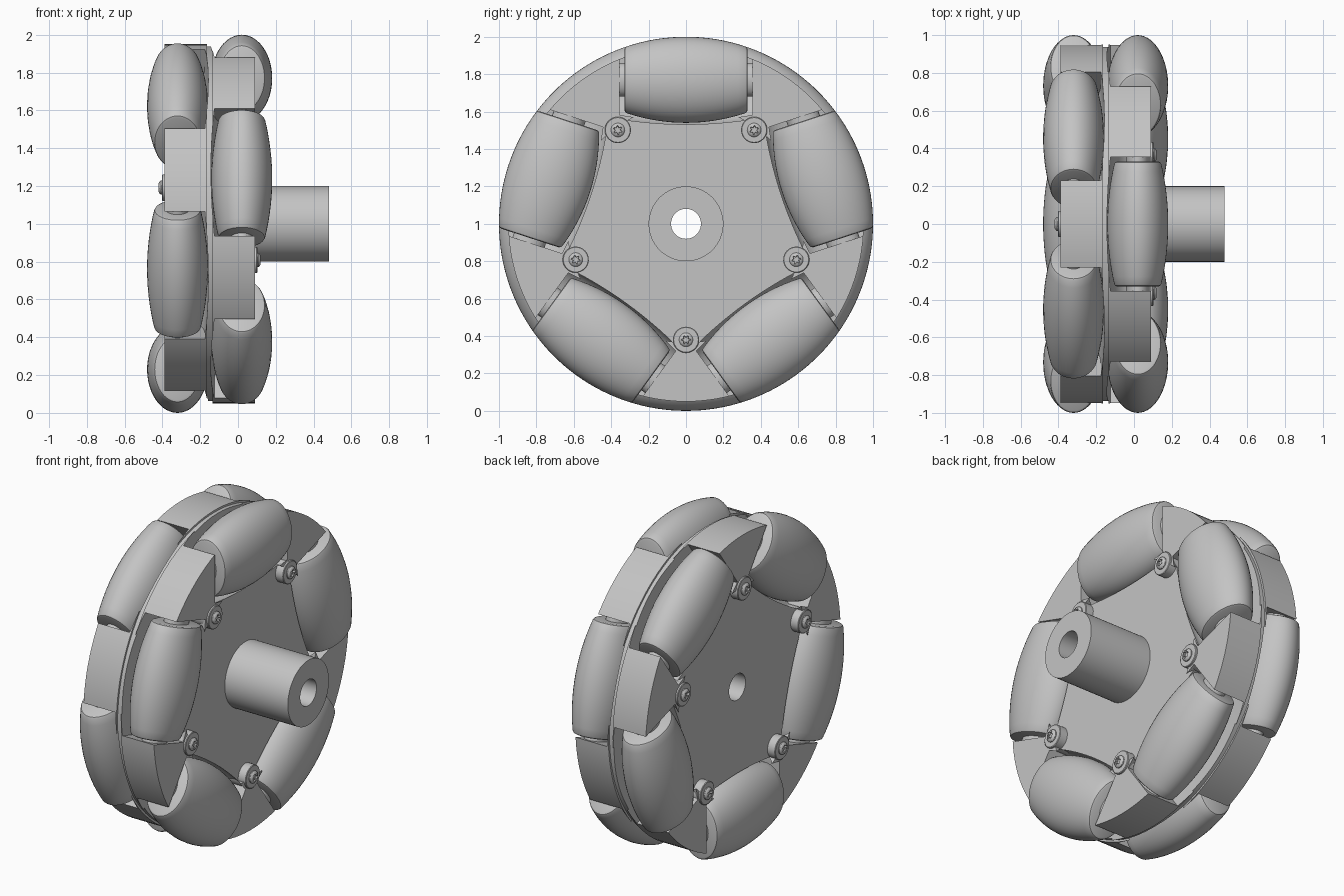
import bpy, bmesh, math
from mathutils import Matrix, Vector

if "Cube" in bpy.data.objects:
    bpy.data.objects.remove(bpy.data.objects["Cube"])

GREY = (0.55, 0.55, 0.55, 1)
mat = bpy.data.materials.new("light_grey")
mat.use_nodes = True
mat.diffuse_color = GREY
mat.node_tree.nodes["Principled BSDF"].inputs["Base Color"].default_value = GREY

MID = -0.15        # x of the web between the two roller rows
AXLE = 0.77        # distance from wheel centre to a roller axle
PLATE = 0.2        # half thickness of the hub plate
WEDGE = 0.24       # half thickness across the raised wedges
parts = []


def make_object(name, bm, matrix):
    """Bake the matrix into the mesh and link it as a new object."""
    bm.transform(matrix)
    bmesh.ops.recalc_face_normals(bm, faces=bm.faces)
    mesh = bpy.data.meshes.new(name)
    bm.to_mesh(mesh)
    bm.free()
    mesh.materials.append(mat)
    obj = bpy.data.objects.new(name, mesh)
    bpy.context.scene.collection.objects.link(obj)
    parts.append(obj)
    return obj


def lathe(profile, segs, closed=False, shape=lambda r, t: r):
    """Spin (axial, radius) points about X; closed profiles make tubes."""
    bm = bmesh.new()
    rings = []
    for a, r in profile:
        ring = []
        for i in range(segs):
            t = math.tau * i / segs
            q = shape(r, t)
            ring.append(bm.verts.new((a, q * math.cos(t), q * math.sin(t))))
        rings.append(ring)
    pairs = list(zip(rings, rings[1:]))
    if closed:
        pairs.append((rings[-1], rings[0]))
    else:
        bm.faces.new(rings[0])
        bm.faces.new(rings[-1])
    for p, q in pairs:
        for i in range(segs):
            j = (i + 1) % segs
            bm.faces.new((p[i], p[j], q[j], q[i]))
    return bm


def barrel(half, radius, steps=16):
    """Side profile of a barrel, with the radius as a function of length."""
    pts = [half * (2 * i / steps - 1) for i in range(steps + 1)]
    return [(a, radius(a)) for a in pts]


def station(side, index, between=False):
    """Frame of one roller, or of the wedge between two rollers, in a row."""
    turn = 72 * index + (0 if side > 0 else 180) + (36 if between else 0)
    return (Matrix.Translation((MID, 0, 1))
            @ Matrix.Rotation(math.radians(turn), 4, 'X')
            @ Matrix.Diagonal((side, 1, 1, 1)))


def on_axle(squash):
    """Lay a lathed part along a roller axle, as an oval."""
    return (Matrix.Translation((0.17, 0, AXLE))
            @ Matrix.Diagonal((squash, 1, 1, 1))
            @ Matrix.Rotation(math.pi / 2, 4, 'Z'))


STATIONS = [(s, i) for s in (1, -1) for i in range(5)]
ROLLER = on_axle(0.7)

# Wheel body: bored plate, thicker outer ring for the wedges, lower mid rail
half_section = [(PLATE, 0.08), (PLATE, 0.635), (WEDGE, 0.635),
                (WEDGE, 0.95), (0.015, 0.95), (0.015, 0.938)]
section = half_section + [(-a, r) for a, r in reversed(half_section)]
body = make_object("wheel_body", lathe(section, 120, closed=True),
                   Matrix.Translation((MID, 0, 1)))

# Roller pockets, open to the outside of the wheel
cut = bmesh.new()
for side, i in STATIONS:
    shape = lathe(barrel(0.355, lambda a: 0.243 - 0.22 * a * a), 48)
    shape.transform(on_axle(0.67))
    points = [v.co.copy() for v in shape.verts]
    shape.free()
    frame = station(side, i)
    verts = [cut.verts.new(frame @ (p + Vector((0, 0, lift))))
             for p in points for lift in (0, 0.4)]
    hull = bmesh.ops.convex_hull(cut, input=verts)
    spare = {g for g in hull["geom_interior"] + hull["geom_unused"]
             if isinstance(g, bmesh.types.BMVert)}
    bmesh.ops.delete(cut, geom=list(spare), context='VERTS')
cutter = make_object("pocket_cutter", cut, Matrix.Identity(4))
cutter.hide_render = True
mod = body.modifiers.new("pockets", 'BOOLEAN')
mod.operation = 'DIFFERENCE'
mod.solver = 'EXACT'
mod.object = cutter
bpy.context.view_layer.update()
carved = bpy.data.meshes.new_from_object(
    body.evaluated_get(bpy.context.evaluated_depsgraph_get()))
body.modifiers.clear()
body.data = carved
parts.remove(cutter)
bpy.data.objects.remove(cutter)

# Hub tube
hub_base = MID + PLATE
make_object("hub", lathe(
    [(hub_base, 0.08), (hub_base, 0.2), (0.48, 0.2), (0.48, 0.08)], 64, closed=True),
    Matrix.Translation((0, 0, 1)))


def star(r, t):
    """Six-lobed socket near the middle of a screw head."""
    return r * (1 + 0.25 * math.cos(6 * t)) if r < 0.02 else r


for side, i in STATIONS:
    row = "right" if side > 0 else "left"
    tag = f"{row}_{i + 1}"
    # Roller following the wheel's outer circle, with softly bevelled ends
    ends = [(0.326, 0.172), (0.33, 0.16)]
    side_curve = barrel(0.318, lambda a: math.sqrt(1 - a * a) - AXLE)
    profile = [(-a, r) for a, r in reversed(ends)] + side_curve + ends
    make_object(f"roller_{tag}", lathe(profile, 48), station(side, i) @ ROLLER)
    # Axle pin
    make_object(f"axle_{tag}", lathe([(-0.36, 0.09), (0.36, 0.09)], 24),
                station(side, i) @ ROLLER)
    # Screw boss and domed screw at the tip of each wedge
    seat = station(side, i, True) @ Matrix.Translation((0, 0, 0.62))
    make_object(f"screw_boss_{tag}", lathe(
        [(0, 0.07), (0.249, 0.07), (0.252, 0.066)], 32), seat)
    make_object(f"screw_{tag}", lathe(
        [(0.24, 0.037), (0.258, 0.037), (0.264, 0.033), (0.269, 0.024),
         (0.27, 0.0195), (0.258, 0.0165)], 48, shape=star), seat)

# Smooth curved faces, keep hard edges
bpy.ops.object.select_all(action='DESELECT')
for obj in parts:
    obj.select_set(True)
bpy.context.view_layer.objects.active = body
bpy.ops.object.shade_smooth_by_angle(angle=math.radians(30))
